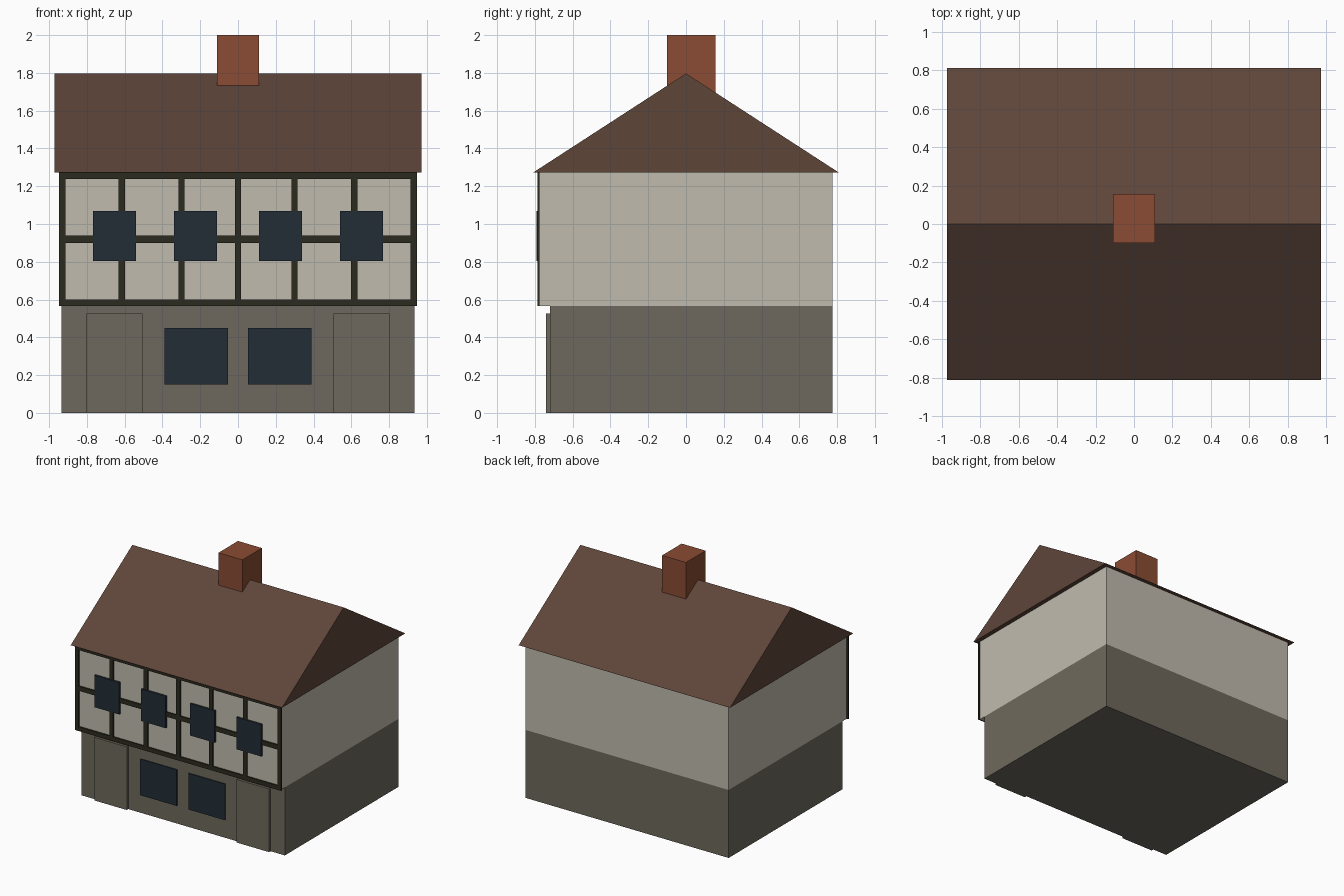
import bpy, bmesh

cube = bpy.data.objects.get("Cube")
if cube:
    bpy.data.objects.remove(cube, do_unlink=True)


def material(name, hex_code):
    rgb = [int(hex_code[i:i + 2], 16) / 255 for i in (0, 2, 4)]
    lin = [c / 12.92 if c <= 0.04045 else ((c + 0.055) / 1.055) ** 2.4 for c in rgb]
    m = bpy.data.materials.new(name)
    m.use_nodes = True
    m.diffuse_color = (*lin, 1)
    bsdf = next(n for n in m.node_tree.nodes if n.type == 'BSDF_PRINCIPLED')
    bsdf.inputs["Base Color"].default_value = (*lin, 1)
    return m


stone = material("grey stone", "6e695d")
plaster = material("cream plaster", "c0bbae")
timber = material("dark timber", "2c2b20")
glass = material("dark blue glass", "232d36")
tile = material("brown roof tile", "5e4539")
brick = material("red brick", "8a4c33")


def prism(name, outline, x0, x1, mat):
    """Extrude a (y, z) outline along x."""
    bm = bmesh.new()
    face = bm.faces.new([bm.verts.new((x0, y, z)) for y, z in outline])
    ext = bmesh.ops.extrude_face_region(bm, geom=[face])
    moved = [v for v in ext["geom"] if isinstance(v, bmesh.types.BMVert)]
    bmesh.ops.translate(bm, verts=moved, vec=(x1 - x0, 0, 0))
    bmesh.ops.recalc_face_normals(bm, faces=bm.faces)
    mesh = bpy.data.meshes.new(name)
    bm.to_mesh(mesh)
    bm.free()
    mesh.materials.append(mat)
    obj = bpy.data.objects.new(name, mesh)
    bpy.context.collection.objects.link(obj)
    return obj


def box(name, x0, x1, y0, y1, z0, z1, mat):
    return prism(name, [(y0, z0), (y1, z0), (y1, z1), (y0, z1)], x0, x1, mat)


# Walls: the upper storey overhangs at the front
FLOOR, EAVES, HALF = 0.565, 1.272, 0.935
LOWER, UPPER, BACK = -0.72, -0.775, 0.775
box("lower_walls", -HALF, HALF, LOWER, BACK, 0, FLOOR, stone)
box("upper_walls", -HALF, HALF, UPPER, BACK, FLOOR, EAVES, plaster)

# Roof and chimney
prism("roof", [(-0.81, EAVES), (0.81, EAVES), (0, 1.797)], -0.972, 0.972, tile)
box("chimney", -0.11, 0.11, -0.1, 0.157, 1.6, 2, brick)

# Timber frame on the upper front
FRONT = UPPER - 0.012
box("bottom_beam", -0.948, 0.948, FRONT, UPPER, FLOOR, 0.6, timber)
box("top_beam", -0.948, 0.948, FRONT, UPPER, 1.238, EAVES, timber)
box("middle_rail", -0.92, 0.92, FRONT, UPPER, 0.9, 0.938, timber)
for i, x in enumerate((-0.615, -0.299, 0, 0.299, 0.615)):
    box(f"timber_post_{i + 1}", x - 0.017, x + 0.017, FRONT, UPPER, 0.6, 1.238, timber)

# Paired parts on both sides of the front
for side, s in (("left", 1), ("right", -1)):
    def pair(name, cx, half, *rest):
        box(f"{side}_{name}", s * cx - half, s * cx + half, *rest)
    pair("corner_post", 0.931, 0.017, FRONT, UPPER, 0.6, 1.238, timber)
    pair("inner_window", 0.225, 0.114, UPPER - 0.017, UPPER, 0.805, 1.07, glass)
    pair("outer_window", 0.653, 0.114, UPPER - 0.017, UPPER, 0.805, 1.07, glass)
    pair("shop_window", 0.221, 0.168, LOWER - 0.009, LOWER, 0.15, 0.45, glass)
    pair("door", 0.654, 0.149, LOWER - 0.02, LOWER, 0, 0.525, stone)
